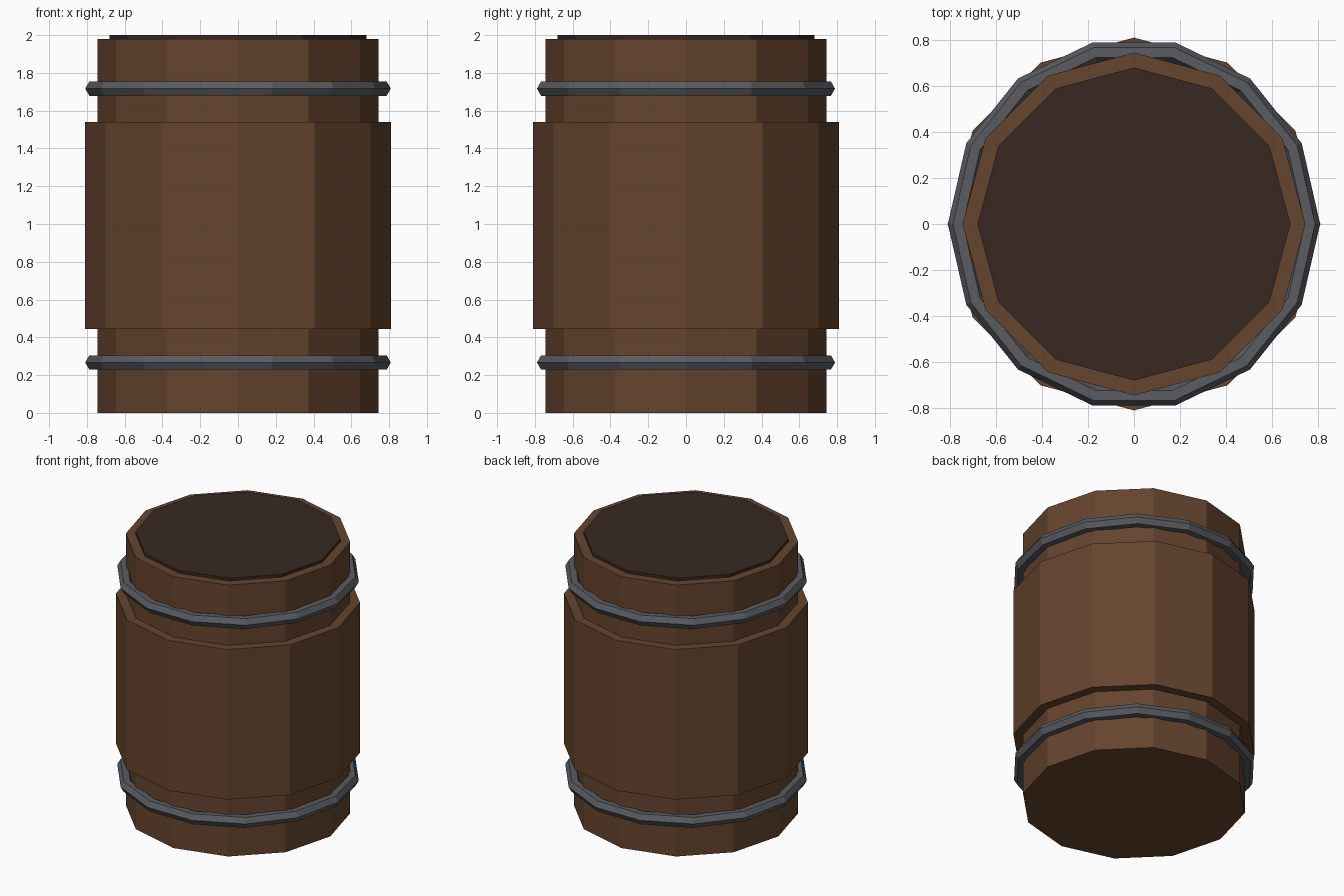
import bpy, math

if "Cube" in bpy.data.objects:
    bpy.data.objects.remove(bpy.data.objects["Cube"])


def material(name, rgb):
    m = bpy.data.materials.new(name)
    m.diffuse_color = (*rgb, 1)
    m.use_nodes = True
    m.node_tree.nodes["Principled BSDF"].inputs["Base Color"].default_value = m.diffuse_color
    return m


wood = material("wood", (0.13, 0.058, 0.027))
dark_wood = material("dark_wood", (0.04, 0.022, 0.015))
metal = material("metal", (0.10, 0.106, 0.12))


def cylinder(name, radius, z0, z1, mat):
    # 12-sided drum with corners on the x and y axes
    bpy.ops.mesh.primitive_cylinder_add(vertices=12, radius=radius, depth=z1 - z0,
                                        location=(0, 0, (z0 + z1) / 2))
    ob = bpy.context.object
    ob.name = name
    ob.data.materials.append(mat)


def hoop(name, z):
    # 14-sided ring with a hexagonal section
    bpy.ops.mesh.primitive_torus_add(major_segments=14, minor_segments=6,
                                     major_radius=0.765, minor_radius=0.044,
                                     location=(0, 0, z))
    ob = bpy.context.object
    ob.name = name
    ob.data.materials.append(metal)
    ob.data.shade_flat()


# Barrel body, wider belly and inset lid
cylinder("barrel_body", 0.745, 0, 1.98, wood)
cylinder("barrel_belly", 0.81, 0.445, 1.54, wood)
cylinder("barrel_lid", 0.68, 1.92, 2.0, dark_wood)

# Metal hoops
hoop("lower_hoop", 0.267)
hoop("upper_hoop", 1.717)
